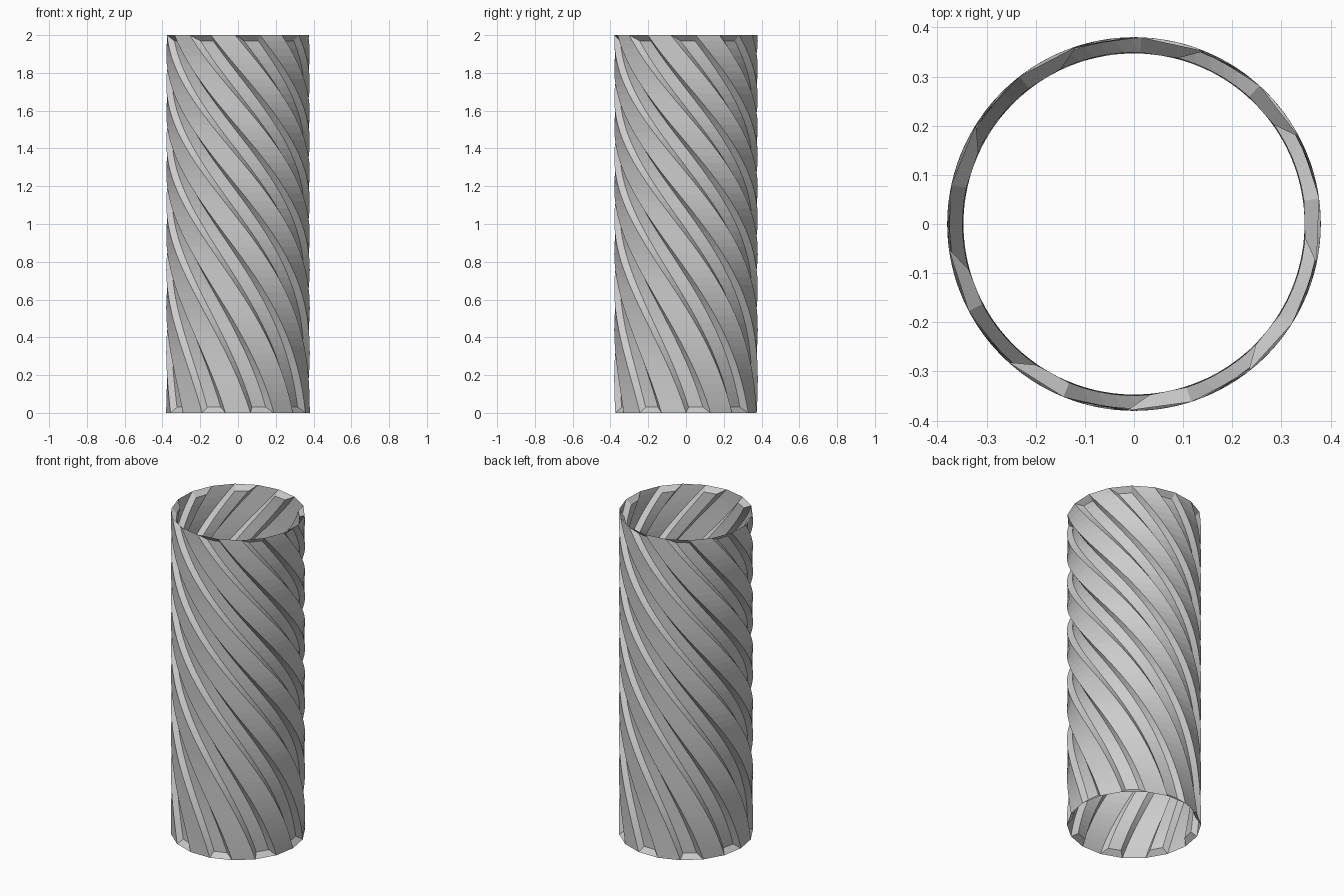
import bpy, bmesh
from math import sin, cos, radians

if "Cube" in bpy.data.objects:
    bpy.data.objects.remove(bpy.data.objects["Cube"])

GROOVES = 9            # 18-sided tube, every second side is sunk in
HEIGHT = 2.0
R_OUT, R_IN = 0.38, 0.349
RIM = 0.03             # height of the ramp closing each groove end
SIDE = 360 / (2 * GROOVES)
FLOOR_HALF = 6.3       # half angular width of the groove floor
STEPS = 48


def twist(z):
    # spiral angle, steepening with height
    return -(47.3 * z + 50 * z ** 2 - 10.3 * z ** 3)


def ring_vert(bm, r, a, z):
    t = radians(a + twist(z))
    return bm.verts.new((r * cos(t), r * sin(t), z))


levels = [0.0] + [RIM + (HEIGHT - 2 * RIM) * i / STEPS for i in range(STEPS + 1)] + [HEIGHT]
last = len(levels) - 1
bm = bmesh.new()

# outer corner rings, and groove floor edges between the rims
outer = [[ring_vert(bm, R_OUT, k * SIDE, z) for k in range(2 * GROOVES)] for z in levels]
floor = {i: [[ring_vert(bm, R_IN, (2 * g + 0.5) * SIDE + s * FLOOR_HALF, levels[i])
              for s in (-1, 1)] for g in range(GROOVES)] for i in range(1, last)}

for g in range(GROOVES):
    a, b, c = 2 * g, 2 * g + 1, (2 * g + 2) % (2 * GROOVES)
    for i in range(last):
        lo, hi = outer[i], outer[i + 1]
        # ridge
        bm.faces.new((lo[b], lo[c], hi[c], hi[b]))
        if i == 0:
            # bottom ramp and wall corners
            l, r = floor[1][g]
            bm.faces.new((lo[a], lo[b], r, l))
            bm.faces.new((lo[a], l, hi[a]))
            bm.faces.new((lo[b], hi[b], r))
        elif i == last - 1:
            # top ramp and wall corners
            l, r = floor[i][g]
            bm.faces.new((l, r, hi[b], hi[a]))
            bm.faces.new((lo[a], l, hi[a]))
            bm.faces.new((r, lo[b], hi[b]))
        else:
            # groove walls and floor
            l0, r0 = floor[i][g]
            l1, r1 = floor[i + 1][g]
            bm.faces.new((lo[a], l0, l1, hi[a]))
            bm.faces.new((l0, r0, r1, l1))
            bm.faces.new((r0, lo[b], hi[b], r1))

mesh = bpy.data.meshes.new("spiral_grooved_tube")
bm.to_mesh(mesh)
bm.free()
tube = bpy.data.objects.new("spiral_grooved_tube", mesh)
bpy.context.collection.objects.link(tube)
